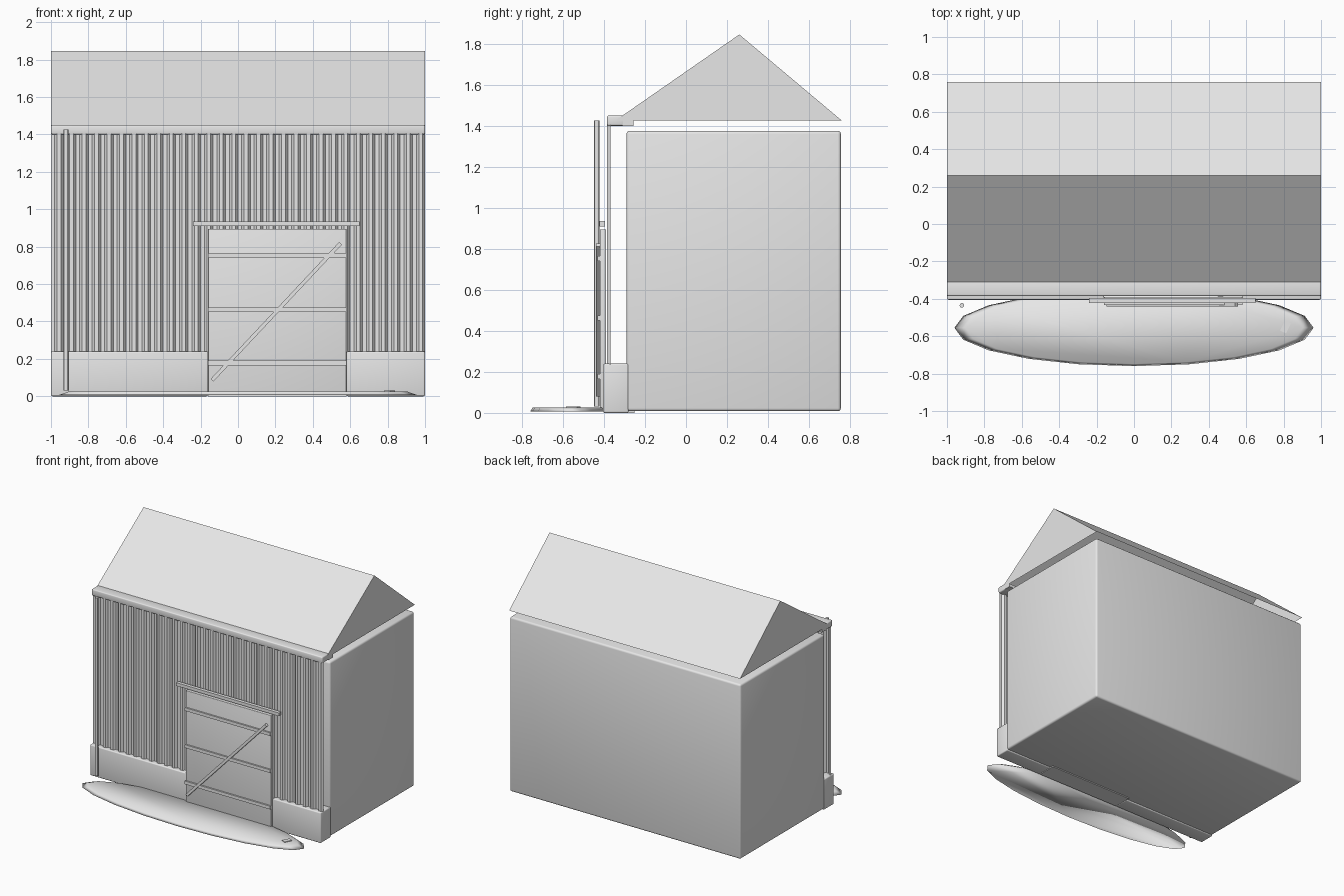
import bpy, bmesh, math
from mathutils import Matrix

old = bpy.data.objects.get("Cube")
if old:
    bpy.data.objects.remove(old, do_unlink=True)

GREY = (0.8, 0.8, 0.8, 1)
mat = bpy.data.materials.new("plain grey")
mat.use_nodes = True
mat.diffuse_color = GREY
mat.node_tree.nodes["Principled BSDF"].inputs["Base Color"].default_value = GREY


def finish(name, bm, recalc=True):
    if recalc:
        bmesh.ops.recalc_face_normals(bm, faces=bm.faces)
    mesh = bpy.data.meshes.new(name)
    bm.to_mesh(mesh)
    bm.free()
    mesh.materials.append(mat)
    ob = bpy.data.objects.new(name, mesh)
    bpy.context.collection.objects.link(ob)
    return ob


def box(name, x, y, z, bevel=0):
    """Box from (min, max) ranges; a bevel gives soft, smooth-shaded edges."""
    bm = bmesh.new()
    size = [b - a for a, b in (x, y, z)]
    mid = [(a + b) / 2 for a, b in (x, y, z)]
    bmesh.ops.create_cube(bm, size=1, matrix=Matrix.Translation(mid) @ Matrix.Diagonal((*size, 1)))
    ob = finish(name, bm)
    if bevel:
        mod = ob.modifiers.new("soft edges", "BEVEL")
        mod.width, mod.segments, mod.harden_normals = bevel, 3, False
        for p in ob.data.polygons:
            p.use_smooth = True
    return ob


# Main building body
box("shed_body", (-1, 1), (-0.29, 0.755), (0.008, 1.375), 0.015)

# Gable roof shell, open underneath
bm = bmesh.new()
ends = [[bm.verts.new((x, y, z)) for y, z in ((-0.345, 1.425), (0.26, 1.845), (0.76, 1.425))] for x in (-1, 1)]
a, b = ends
bm.faces.new(a[::-1])
bm.faces.new(b)
bm.faces.new((a[0], b[0], b[1], a[1]))
bm.faces.new((a[1], b[1], b[2], a[2]))
finish("roof", bm)

# Gutter under the front eave
box("gutter", (-1, 1), (-0.385, -0.3), (1.4, 1.45), 0.008)
box("gutter_soffit", (-1, 1), (-0.31, -0.255), (1.4, 1.425))

# Corrugated front cladding
bm = bmesh.new()
RIBS = 30
pitch = 2 / RIBS
path = []
for i in range(RIBS):
    x = -1 + i * pitch
    path += [(x, -0.368), (x + pitch * 0.3, -0.368), (x + pitch * 0.5, -0.385), (x + pitch * 0.8, -0.385)]
path.append((1, -0.368))
rows = [[bm.verts.new((x, y, z)) for x, y in path] for z in (0.02, 1.405)]
for i in range(len(path) - 1):
    bm.faces.new((rows[0][i], rows[0][i + 1], rows[1][i + 1], rows[1][i]))
finish("corrugated_cladding", bm, recalc=False)

# Masonry plinth either side of the doorway
box("plinth_right", (-1, -0.16), (-0.405, -0.28), (0, 0.24), 0.008)
box("plinth_left", (0.58, 1), (-0.405, -0.28), (0, 0.24), 0.008)
box("threshold", (-0.16, 0.58), (-0.4, -0.25), (0, 0.02))

# Sliding door with battens, diagonal brace and track
box("door_panel", (-0.16, 0.58), (-0.42, -0.39), (0.02, 0.895), 0.004)
for i, z in enumerate((0.165, 0.45, 0.74)):
    box(f"door_batten_{i + 1}", (-0.16, 0.58), (-0.432, -0.415), (z, z + 0.025))
brace = box("door_brace", (-0.502, 0.502), (-0.01, 0.01), (-0.01, 0.01))
brace.location = (0.205, -0.43, 0.452)
brace.rotation_euler.y = -math.atan2(0.735, 0.69)
box("door_track", (-0.24, 0.65), (-0.422, -0.395), (0.91, 0.935))

# Downpipe
bm = bmesh.new()
bmesh.ops.create_cone(bm, cap_ends=True, segments=12, radius1=0.0125, radius2=0.0125, depth=1.395,
                      matrix=Matrix.Translation((-0.92, -0.435, 0.728)))
pipe = finish("downpipe", bm)
bpy.context.view_layer.objects.active = pipe
pipe.select_set(True)
bpy.ops.object.shade_smooth_by_angle()

# Low oval ground patch with a small tag lying on it
bm = bmesh.new()
bmesh.ops.create_cone(bm, cap_ends=True, segments=20, radius1=1, radius2=0.94, depth=0.02,
                      matrix=Matrix.Translation((0, -0.555, 0.016)) @ Matrix.Diagonal((0.96, 0.205, 1, 1)) @ Matrix.Rotation(math.pi / 2, 4, "Z"))
patch = finish("ground_patch", bm)
for p in patch.data.polygons:
    p.use_smooth = True
tag = box("small_tag", (-0.018, 0.018), (-0.03, 0.03), (0, 0.006))
tag.location = (0.81, -0.55, 0.025)
tag.rotation_euler.z = -0.45
